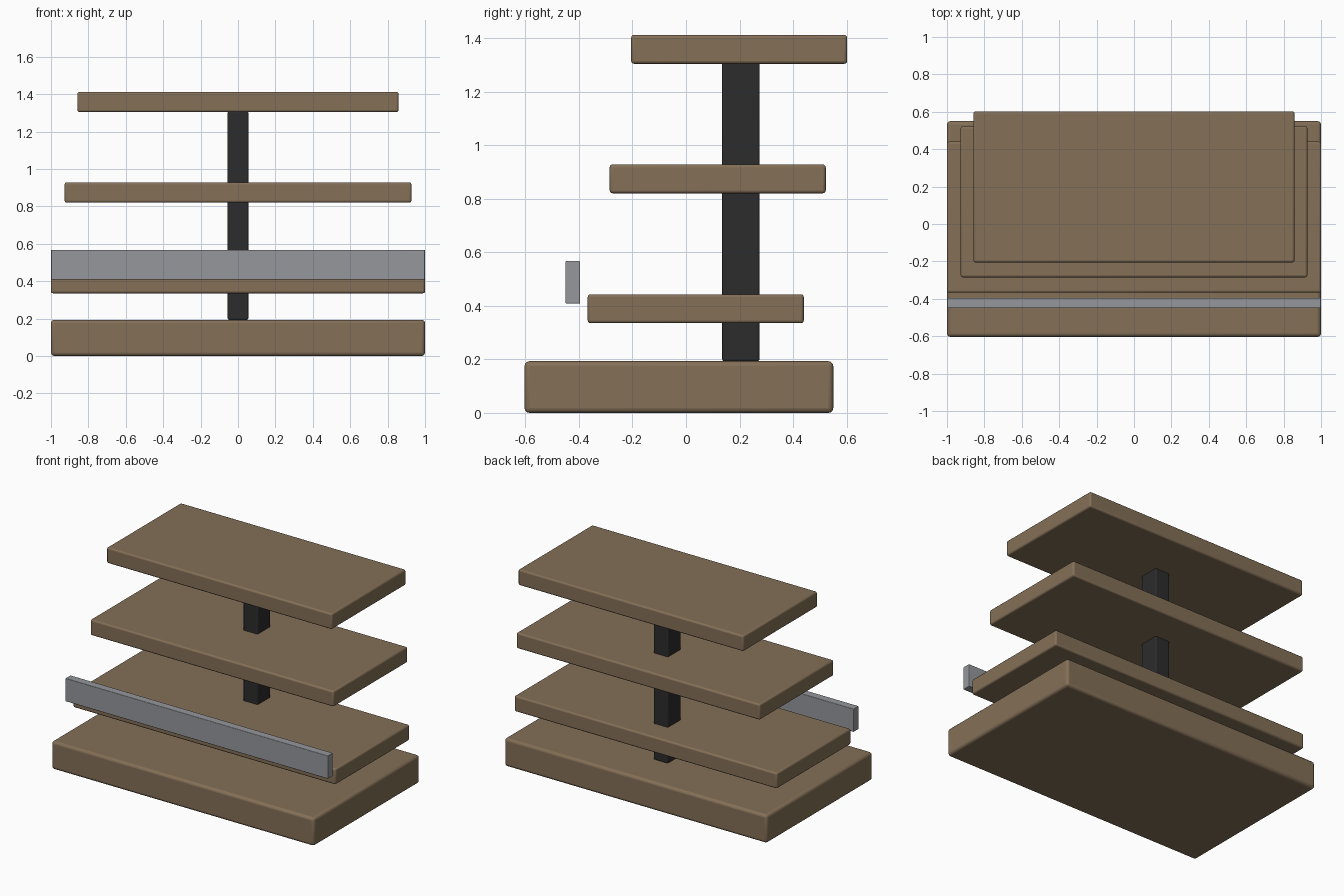
import bpy

cube = bpy.data.objects.get("Cube")
if cube:
    bpy.data.objects.remove(cube, do_unlink=True)


def material(name, rgb):
    mat = bpy.data.materials.new(name)
    mat.use_nodes = True
    mat.diffuse_color = (*rgb, 1)
    mat.node_tree.nodes["Principled BSDF"].inputs["Base Color"].default_value = (*rgb, 1)
    return mat


wood = material("brown wood", (0.23, 0.16, 0.095))
black = material("black metal", (0.025, 0.025, 0.026))
steel = material("grey steel", (0.30, 0.31, 0.33))


def box(name, mat, half_width, y, z, bevel):
    """Bevelled box, symmetric in x, spanning the y and z ranges."""
    bpy.ops.mesh.primitive_cube_add(size=1, location=(0, sum(y) / 2, sum(z) / 2))
    ob = bpy.context.object
    ob.name = name
    ob.scale = (2 * half_width, y[1] - y[0], z[1] - z[0])
    bpy.ops.object.transform_apply(location=False, rotation=False, scale=True)
    ob.data.materials.append(mat)
    mod = ob.modifiers.new("rounded edges", "BEVEL")
    mod.width = bevel
    mod.segments = 3
    bpy.ops.object.shade_smooth_by_angle()
    return ob


# Plinth and central post
box("base", wood, 1.0, (-0.603, 0.55), (0, 0.193), 0.018)
box("post", black, 0.055, (0.135, 0.275), (0.193, 1.31), 0.008)

# Shelves, each narrower and set further back than the one below
shelves = {
    "lower_shelf": (1.0, -0.367, 0.335),
    "middle_shelf": (0.927, -0.285, 0.820),
    "top_shelf": (0.858, -0.205, 1.304),
}
for name, (half_width, front, bottom) in shelves.items():
    box(name, wood, half_width, (front, front + 0.807), (bottom, bottom + 0.108), 0.011)

# Bar across the front
box("front_rail", steel, 1.0, (-0.45, -0.395), (0.408, 0.567), 0.004)
